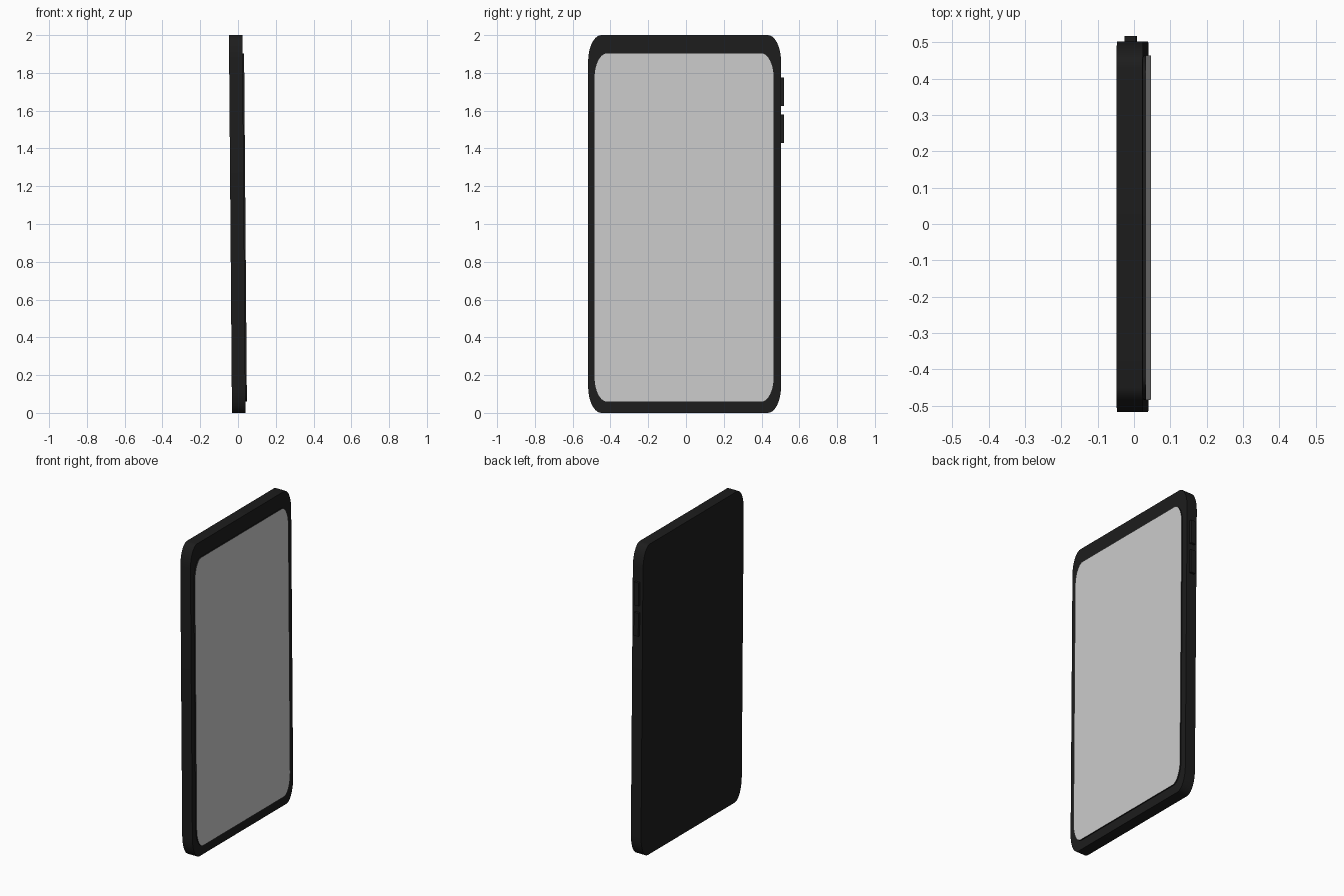
import bpy, bmesh, math

if "Cube" in bpy.data.objects:
    bpy.data.objects.remove(bpy.data.objects["Cube"])

LEAN = -0.008  # sideways lean of the slab per unit of height


def material(name, rgb):
    m = bpy.data.materials.new(name)
    m.diffuse_color = (*rgb, 1)
    m.use_nodes = True
    m.node_tree.nodes["Principled BSDF"].inputs["Base Color"].default_value = m.diffuse_color
    return m


black = material("black_casing", (0.012, 0.012, 0.012))
grey = material("screen_grey", (0.8, 0.8, 0.8))


def rounded_outline(y0, y1, z0, z1, ry, rz, steps):
    # Rectangle in the YZ plane with elliptical corners
    corners = [(y1 - ry, z1 - rz, 0), (y0 + ry, z1 - rz, 90),
               (y0 + ry, z0 + rz, 180), (y1 - ry, z0 + rz, 270)]
    pts = []
    for cy, cz, start in corners:
        for i in range(steps + 1):
            a = math.radians(start + 90 * i / steps)
            pts.append((cy + ry * math.cos(a), cz + rz * math.sin(a)))
    return pts


def slab(name, outline, x0, x1, front=None):
    # Extrude an outline along x, leaning with height
    bm = bmesh.new()
    face = bm.faces.new([bm.verts.new((x0 + LEAN * z, y, z)) for y, z in outline])
    out = bmesh.ops.extrude_face_region(bm, geom=[face], use_keep_orig=True)
    moved = [v for v in out["geom"] if isinstance(v, bmesh.types.BMVert)]
    bmesh.ops.translate(bm, verts=moved, vec=(x1 - x0, 0, 0))
    bmesh.ops.recalc_face_normals(bm, faces=bm.faces)
    me = bpy.data.meshes.new(name)
    me.materials.append(black)
    if front:
        me.materials.append(front)
        for f in bm.faces:
            f.material_index = 1 if f.normal.x > 0.9 and len(f.verts) > 4 else 0
    bm.to_mesh(me)
    bm.free()
    ob = bpy.data.objects.new(name, me)
    bpy.context.collection.objects.link(ob)
    bpy.ops.object.select_all(action='DESELECT')
    ob.select_set(True)
    bpy.context.view_layer.objects.active = ob
    bpy.ops.object.shade_smooth_by_angle(angle=math.radians(30))
    return ob


# Casing
slab("casing", rounded_outline(-0.518, 0.503, 0, 2, 0.07, 0.14, 10), -0.032, 0.04)

# Raised screen with dark edge
slab("screen", rounded_outline(-0.484, 0.464, 0.06, 1.903, 0.065, 0.13, 10),
     0.036, 0.0475, grey)

# Side buttons
for i, (z0, z1) in enumerate([(1.43, 1.58), (1.625, 1.775)]):
    slab(f"side_button_{i + 1}", [(0.49, z0), (0.518, z0), (0.518, z1), (0.49, z1)],
         -0.012, 0.02)
